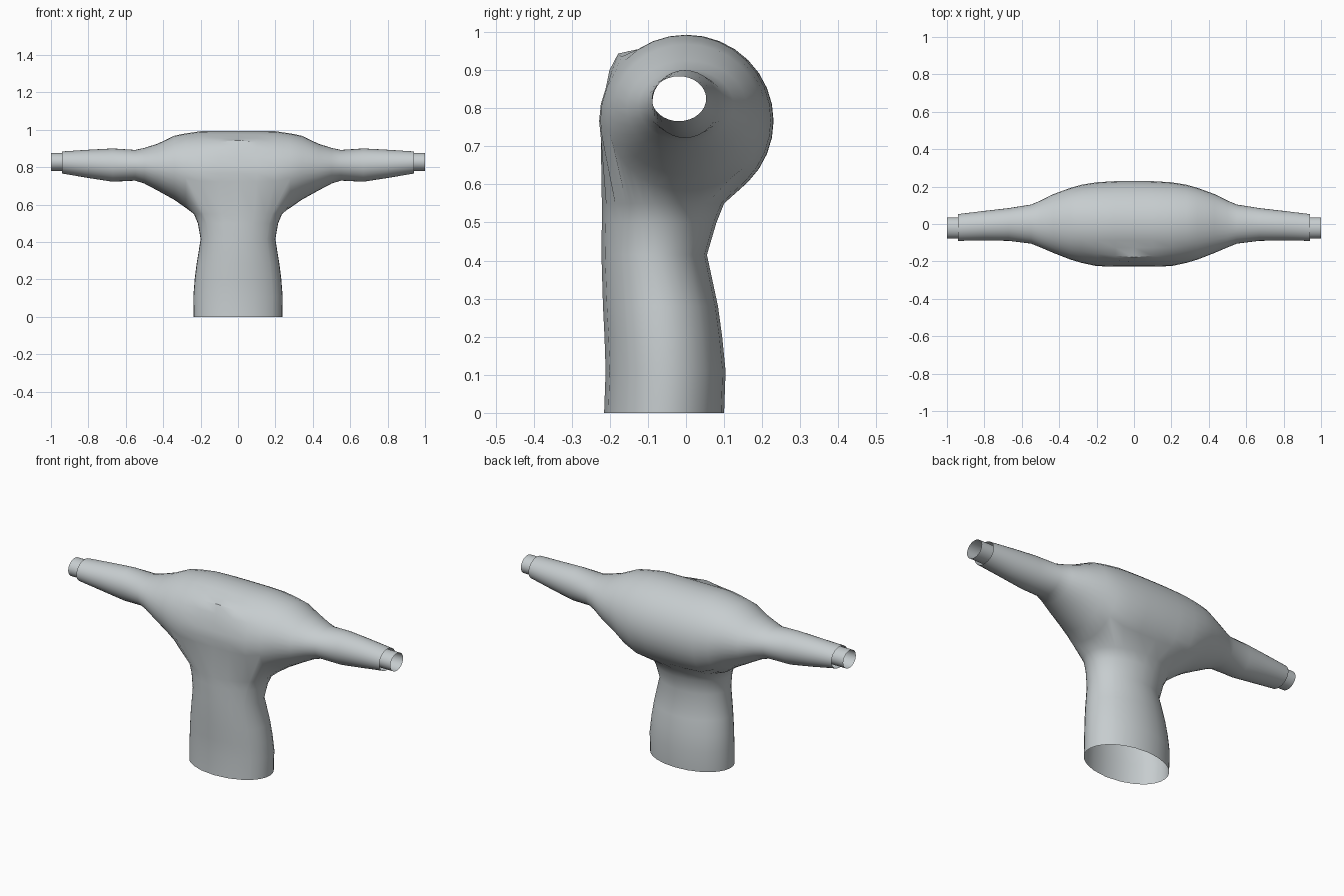
import bpy, bmesh, math

cube = bpy.data.objects.get("Cube")
if cube:
    bpy.data.objects.remove(cube)

SEG = 32
grey = bpy.data.materials.new("light grey")
grey.use_nodes = True
colour = (0.57, 0.61, 0.625, 1)
grey.diffuse_color = colour
grey.node_tree.nodes["Principled BSDF"].inputs["Base Color"].default_value = colour


def finish(bm, name):
    bmesh.ops.recalc_face_normals(bm, faces=bm.faces)
    mesh = bpy.data.meshes.new(name)
    bm.to_mesh(mesh)
    bm.free()
    mesh.materials.append(grey)
    ob = bpy.data.objects.new(name, mesh)
    bpy.context.collection.objects.link(ob)
    bpy.ops.object.select_all(action='DESELECT')
    ob.select_set(True)
    bpy.context.view_layer.objects.active = ob
    bpy.ops.object.shade_smooth_by_angle(angle=math.radians(40))
    return ob


def side_ring(bm, x, top, bottom, front, back):
    """Ellipse standing across the x axis."""
    verts = []
    for i in range(SEG):
        a = math.tau * i / SEG
        y = (front + back) / 2 + (back - front) / 2 * math.cos(a)
        z = (top + bottom) / 2 + (top - bottom) / 2 * math.sin(a)
        verts.append(bm.verts.new((x, y, z)))
    return verts


def bridge(bm, a, b, skip=()):
    n = len(a)
    for i in range(n):
        if i not in skip:
            j = (i + 1) % n
            bm.faces.new((a[i], a[j], b[j], b[i]))


# Half of the body and arm: x, top, bottom, front, back
half = [
    (0.0, 0.993, 0.54, -0.228, 0.23),
    (0.1, 0.993, 0.54, -0.228, 0.229),
    (0.2, 0.992, 0.545, -0.225, 0.223),
    (0.28, 0.98, 0.583, -0.208, 0.21),
    (0.34, 0.968, 0.625, -0.19, 0.193),
    (0.43, 0.925, 0.675, -0.155, 0.16),
    (0.5, 0.903, 0.712, -0.125, 0.125),
    (0.55, 0.892, 0.728, -0.105, 0.104),
    (0.67, 0.9, 0.722, -0.09, 0.085),
    (0.8, 0.893, 0.742, -0.088, 0.07),
    (0.94, 0.884, 0.766, -0.09, 0.053),
]
stations = [(-s[0], *s[1:]) for s in reversed(half[1:])] + half

bm = bmesh.new()
rings = [side_ring(bm, *s) for s in stations]

# Shallow raised fold on the upper front
for s, ring in zip(stations, rings):
    fade = max(0, 1 - abs(s[0]) / 0.2)
    for index, lift in ((12, 0.024), (13, 0.014)):
        a = math.tau * index / SEG
        ring[index].co.y += lift * fade * math.cos(a)
        ring[index].co.z += lift * fade * math.sin(a)

# Skin the body, leaving a hole underneath for the column
opening = range(17, 28)
for k in range(len(rings) - 1):
    middle = (stations[k][0] + stations[k + 1][0]) / 2
    bridge(bm, rings[k], rings[k + 1], opening if abs(middle) < 0.28 else ())

# Rim of the hole, in order around the column
rim = {v for e in bm.edges if len(e.link_faces) == 1 for v in e.verts
       if abs(v.co.x) < 0.3}
for v in [v for v in bm.verts if not v.link_faces]:
    bm.verts.remove(v)
cy = -0.05
rim = sorted(rim, key=lambda v: math.atan2((v.co.y - cy) / 0.19, v.co.x / 0.28))
angles = [math.atan2((v.co.y - cy) / 0.19, v.co.x / 0.28) for v in rim]

# Column: z, half width, front, back
column = [
    (0.55, 0.236, -0.221, 0.1),
    (0.5, 0.215, -0.221, 0.08),
    (0.415, 0.2, -0.222, 0.055),
    (0.28, 0.222, -0.218, 0.084),
    (0.2, 0.232, -0.214, 0.095),
    (0.11, 0.239, -0.211, 0.104),
    (0.0, 0.238, -0.215, 0.1),
]
previous = rim
for z, rx, front, back in column:
    ring = [bm.verts.new((rx * math.cos(a),
                          (front + back) / 2 + (back - front) / 2 * math.sin(a), z))
            for a in angles]
    bridge(bm, previous, ring)
    previous = ring
finish(bm, "hollow_body")

# Open cuffs inside the arm ends
for side, name in ((1, "left_cuff"), (-1, "right_cuff")):
    bm = bmesh.new()
    inner, outer = (side_ring(bm, side * x, 0.876, 0.779, -0.077, 0.035)
                    for x in (0.9, 1.0))
    bridge(bm, inner, outer)
    finish(bm, name)
